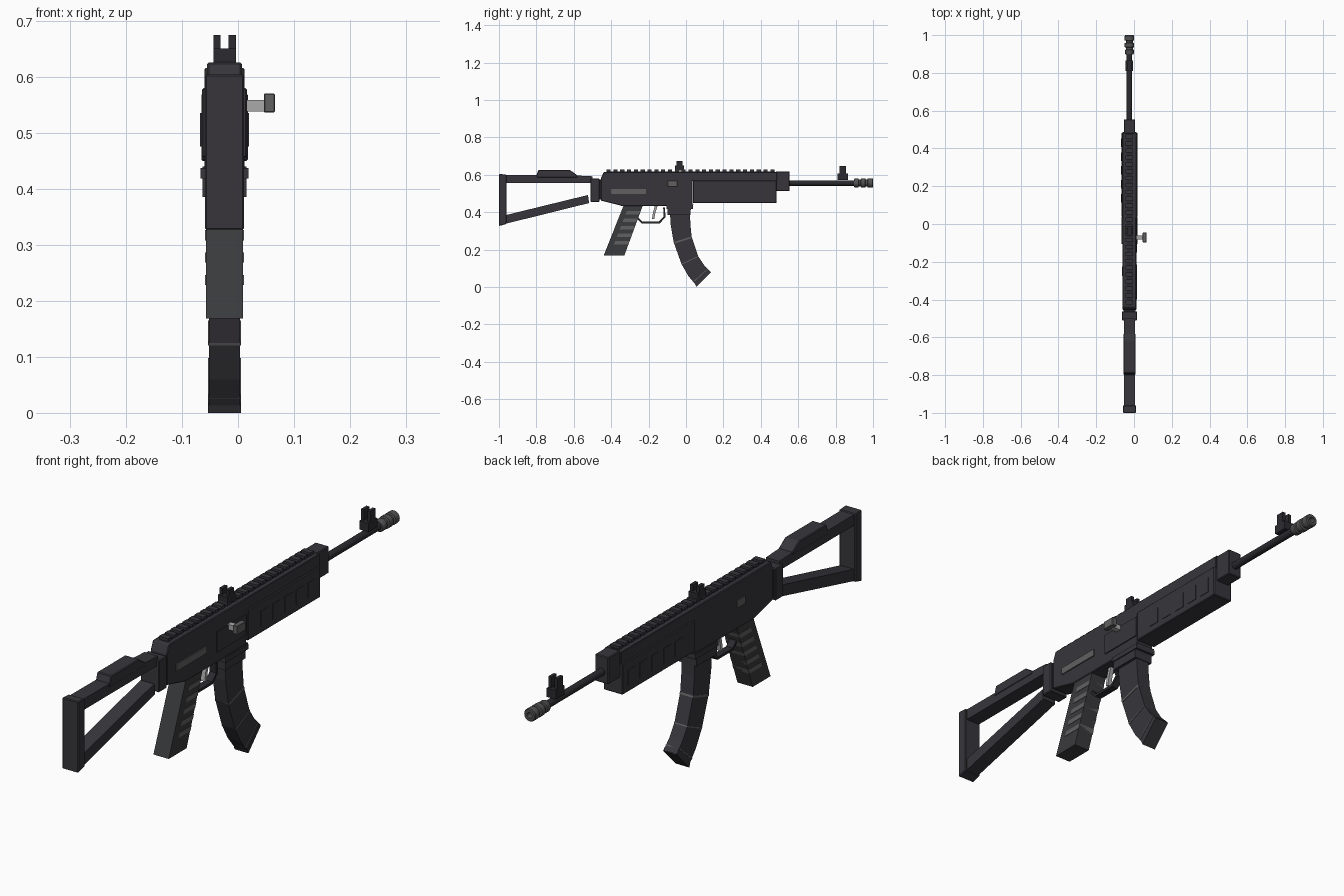
import bpy, bmesh, math
from mathutils import Vector

if "Cube" in bpy.data.objects:
    bpy.data.objects.remove(bpy.data.objects["Cube"])

CX = -0.024  # middle plane of the model


def material(name, r, g, b):
    m = bpy.data.materials.new(name)
    m.diffuse_color = (r, g, b, 1)
    m.use_nodes = True
    m.node_tree.nodes["Principled BSDF"].inputs["Base Color"].default_value = m.diffuse_color
    return m


BODY = material("dark_gunmetal", 0.038, 0.036, 0.043)
GRIP = material("charcoal_polymer", 0.042, 0.043, 0.047)
BLACK = material("blackened_steel", 0.024, 0.023, 0.028)
GREY = material("worn_grey", 0.12, 0.12, 0.12)
MUZZLE = material("dull_steel", 0.085, 0.085, 0.088)
SILVER = material("bright_steel", 0.40, 0.40, 0.41)


def finish(name, bm, mat):
    bmesh.ops.recalc_face_normals(bm, faces=bm.faces)
    me = bpy.data.meshes.new(name)
    bm.to_mesh(me)
    bm.free()
    me.materials.append(mat)
    ob = bpy.data.objects.new(name, me)
    bpy.context.collection.objects.link(ob)
    return ob


def profile(name, pts, half, mat, cx=CX, bevel=0.0):
    """Extrude a (y, z) outline symmetrically across x."""
    bm = bmesh.new()
    a = [bm.verts.new((cx - half, y, z)) for y, z in pts]
    b = [bm.verts.new((cx + half, y, z)) for y, z in pts]
    n = len(pts)
    bm.faces.new(a)
    bm.faces.new(b[::-1])
    for i in range(n):
        bm.faces.new((a[i], b[i], b[(i + 1) % n], a[(i + 1) % n]))
    if bevel:
        bmesh.ops.bevel(bm, geom=bm.edges[:], offset=bevel, segments=1, affect='EDGES')
    return finish(name, bm, mat)


def box(name, x0, x1, y0, y1, z0, z1, mat, bevel=0.0):
    return profile(name, [(y0, z0), (y1, z0), (y1, z1), (y0, z1)],
                   (x1 - x0) / 2, mat, (x0 + x1) / 2, bevel)


def cbox(name, half, y0, y1, z0, z1, mat, bevel=0.0):
    return box(name, CX - half, CX + half, y0, y1, z0, z1, mat, bevel)


def lathe(name, rings, z, mat, sides=16):
    """Revolve (y, radius) pairs around the bore line."""
    bm = bmesh.new()
    loops = []
    for y, r in rings:
        loops.append([bm.verts.new((CX + r * math.cos(2 * math.pi * k / sides), y,
                                    z + r * math.sin(2 * math.pi * k / sides))) for k in range(sides)])
    for p, q in zip(loops, loops[1:]):
        for k in range(sides):
            j = (k + 1) % sides
            bm.faces.new((p[k], p[j], q[j], q[k]))
    bm.faces.new(loops[0])
    bm.faces.new(loops[-1])
    ob = finish(name, bm, mat)
    for f in ob.data.polygons:
        f.use_smooth = len(f.vertices) == 4
    ob.data.set_sharp_from_angle(angle=math.radians(35))
    return ob


def strip(name, left, right, half, mat):
    return profile(name, left + right[::-1], half, mat)


# Skeleton stock: butt, top bar, cheek rest, lower strut
profile("stock_butt", [(-1, .326), (-.96, .337), (-.96, .602), (-1, .604)], .035, BODY, bevel=.003)
profile("stock_top_bar", [(-.97, .556), (-.50, .556), (-.50, .592), (-.60, .597), (-.97, .599)], .029, BODY)
profile("stock_cheek_rest", [(-.80, .595), (-.79, .625), (-.62, .625), (-.58, .597), (-.58, .585), (-.80, .585)],
        .031, BODY, bevel=.003)
profile("stock_lower_strut", [(-.97, .337), (-.518, .449), (-.524, .492), (-.97, .383)], .029, BODY)
cbox("stock_hinge_block", .040, -.51, -.462, .455, .580, BODY, .003)
cbox("hinge_neck", .032, -.465, -.43, .468, .575, BLACK)

# Receiver and magazine well
profile("receiver", [(-.455, .462), (-.34, .433), (.035, .433), (.035, .615), (-.44, .615), (-.455, .580)],
        .036, BODY, bevel=.003)
profile("magazine_well", [(-.10, .44), (-.10, .385), (.025, .385), (.025, .41), (.04, .44)], .039, BODY)
cbox("magazine_collar", .043, -.105, .038, .418, .437, BODY)
box("ejection_cover", .010, .016, -.15, .03, .475, .555, BODY)
box("selector_lever", .010, .0165, -.40, -.215, .497, .524, GREY)
box("left_switch", CX - .040, CX - .034, -.275, -.225, .517, .545, GREY)

# Charging handle
box("charging_rod", .008, .047, -.082, -.060, .538, .558, SILVER)
box("charging_knob", .046, .066, -.098, -.045, .536, .570, GREY, .002)

# Handguard, vent plates and front block
cbox("handguard_upper", .036, .030, .486, .567, .615, BODY, .002)
cbox("handguard_lower", .0415, .037, .484, .449, .570, BODY, .003)
for i in range(5):
    y = .115 + i * .073
    for s in (-1, 1):
        a, b = sorted((CX + s * .040, CX + s * .0435))
        box("handguard_vent_plate", a, b, y, y + .045, .475, .535, BODY)
cbox("gas_block", .029, .480, .554, .513, .618, BODY, .003)

# Top rail
cbox("rail_base", .016, -.425, .475, .612, .619, BLACK)
for i in range(25):
    y = -.425 + i * .0365
    cbox("rail_tooth", .020, y, y + .022, .616, .628, BODY)


# Sights: a base with two upright ears
def sight(name, y, z0, z1, z2, length):
    cbox(name + "_base", .020, y - length / 2, y + length / 2, z0, z1, BLACK)
    for s in (-1, 1):
        c = CX + s * .0135
        box(name + "_ear", c - .0065, c + .0065, y - length * .3, y + length * .3, z1 - .002, z2, BLACK)


sight("rear_sight", -.035, .622, .650, .674, .05)
sight("front_sight", .838, .572, .606, .648, .055)

# Barrel and muzzle device with a bored front
lathe("barrel", [(.50, .0145), (.91, .0145)], .556, BLACK)
lathe("muzzle_device", [(.897, .020), (.902, .023), (.922, .023), (.924, .018), (.934, .018), (.936, .025),
                        (.958, .025), (.960, .018), (.970, .018), (.972, .025), (.996, .025), (1, .022),
                        (1, .011), (.965, .011)], .556, MUZZLE)

# Pistol grip with pale side stripes
profile("pistol_grip", [(-.345, .450), (-.225, .450), (-.232, .433), (-.330, .168), (-.440, .168), (-.335, .433)],
        .033, GRIP)


def grip_y(z, t):
    """Point across the slanted grip, t = 0 at its back and 1 at its front."""
    k = (z - .168) / .265
    return (-.44 + .105 * k) * (1 - t) + (-.33 + .098 * k) * t


for i in range(5):
    z0 = .228 + i * .040
    z1 = z0 + .018
    profile("grip_stripe", [(grip_y(z0, .28), z0), (grip_y(z0, 1.0), z0), (grip_y(z1, 1.0), z1),
                            (grip_y(z1, .28), z1)], .0345, GREY)

# Trigger and its guard
profile("trigger", [(-.165, .44), (-.150, .44), (-.163, .40), (-.170, .362), (-.182, .364), (-.176, .40)], .008, SILVER)
strip("trigger_guard",
      [(-.268, .385), (-.262, .366), (-.238, .341), (-.140, .341), (-.110, .372), (-.112, .425)],
      [(-.258, .385), (-.253, .370), (-.234, .351), (-.145, .351), (-.120, .376), (-.122, .425)], .014, BLACK)

# Curved magazine with thin seams
rear = [(-.086, .40), (-.082, .335), (-.066, .240), (-.025, .125), (.012, .060), (.058, .004)]
front = [(.022, .40), (.023, .340), (.030, .270), (.065, .165), (.096, .118), (.132, .082)]
strip("magazine", rear, front, .028, BODY)


def mag_seam(i, t):
    def at(edge, u):
        return Vector(edge[i]).lerp(Vector(edge[i + 1]), u)
    strip("magazine_seam", [tuple(at(rear, t)), tuple(at(rear, t + .07))],
          [tuple(at(front, t)), tuple(at(front, t + .07))], .0295, GREY)


for i, t in ((2, .0), (3, .0), (4, .55)):
    mag_seam(i, t)
# Base plate under the magazine, flush with z = 0
profile("magazine_base", [(.050, .013), (.056, .0), (.133, .079), (.124, .090)], .0295, BODY)
